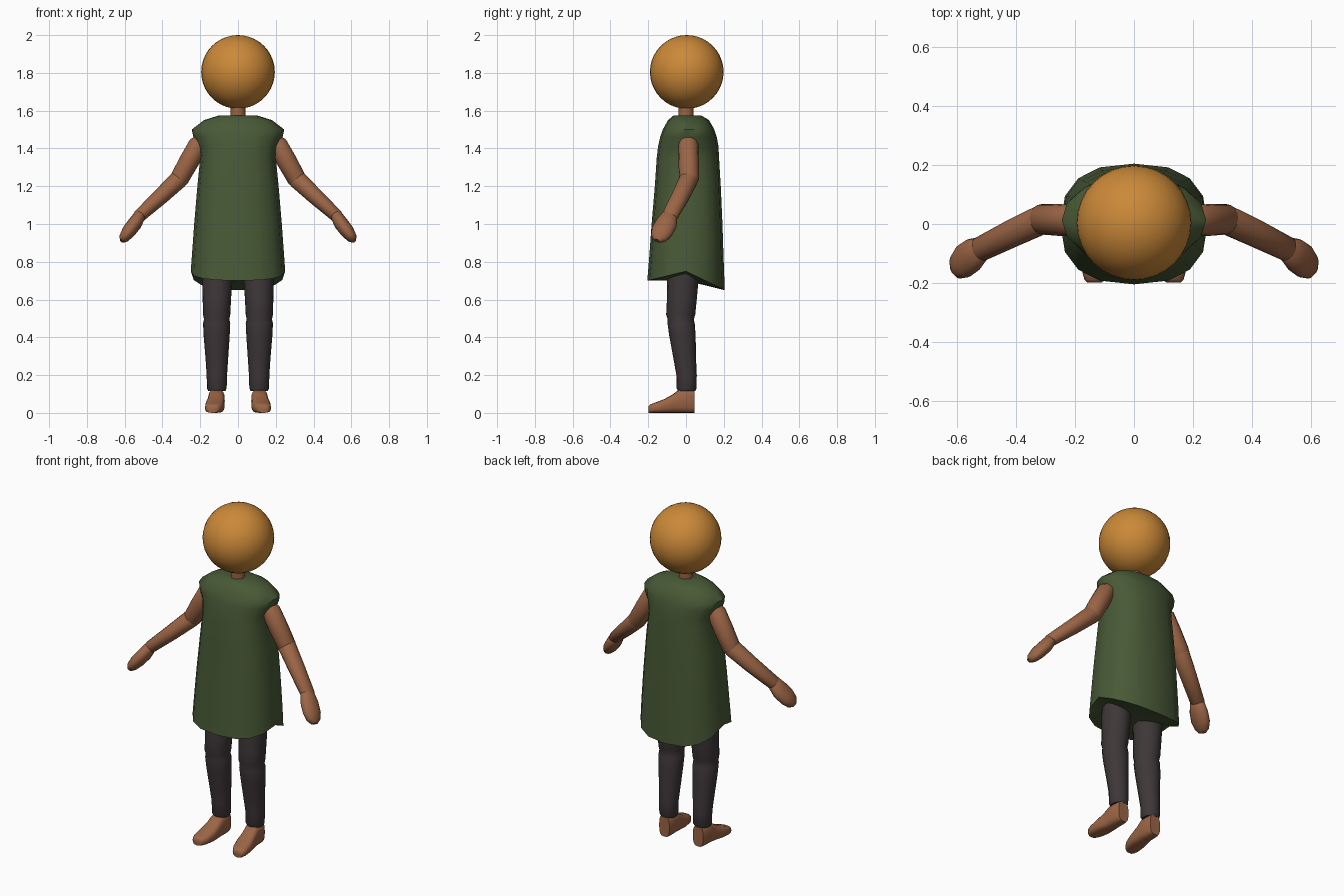
import bpy, bmesh, math
from mathutils import Vector

cube = bpy.data.objects.get("Cube")
if cube:
    bpy.data.objects.remove(cube, do_unlink=True)


def material(name, rgb):
    m = bpy.data.materials.new(name)
    m.use_nodes = True
    m.diffuse_color = (*rgb, 1)
    m.node_tree.nodes["Principled BSDF"].inputs["Base Color"].default_value = (*rgb, 1)
    return m


ORANGE = material("orange", (0.6, 0.25, 0.04))
SKIN = material("brown skin", (0.33, 0.13, 0.06))
GREEN = material("dark green cloth", (0.065, 0.1, 0.037))
CHARCOAL = material("charcoal cloth", (0.048, 0.038, 0.04))


def finish(bm, name, mat, mirror=False, angle=50):
    """Turn a bmesh into a smooth object, mirrored over x if asked."""
    bmesh.ops.recalc_face_normals(bm, faces=bm.faces)
    mesh = bpy.data.meshes.new(name)
    bm.to_mesh(mesh)
    bm.free()
    mesh.materials.append(mat)
    ob = bpy.data.objects.new(name, mesh)
    bpy.context.collection.objects.link(ob)
    bpy.ops.object.select_all(action="DESELECT")
    ob.select_set(True)
    bpy.context.view_layer.objects.active = ob
    bpy.ops.object.shade_smooth_by_angle(angle=math.radians(angle))
    if mirror:
        ob.modifiers.new("Mirror", "MIRROR").use_axis[0] = True
    return ob


def unit_ring(sides, power):
    """Points of a superellipse of radius 1."""
    for i in range(sides):
        a = math.tau * i / sides
        c, s = math.cos(a), math.sin(a)
        yield (math.copysign(abs(c) ** (2 / power), c),
               math.copysign(abs(s) ** (2 / power), s))


def loft(rings):
    """Skin a list of point rings and close both ends with fans."""
    bm = bmesh.new()
    loops = [[bm.verts.new(p) for p in ring] for ring in rings]
    n = len(loops[0])
    for a, b in zip(loops, loops[1:]):
        for i in range(n):
            bm.faces.new((a[i], a[(i + 1) % n], b[(i + 1) % n], b[i]))
    for loop in (loops[0], loops[-1]):
        mid = bm.verts.new(sum((v.co for v in loop), Vector()) / n)
        for i in range(n):
            bm.faces.new((loop[i], loop[(i + 1) % n], mid))
    return bm


def tube(name, mat, stations, ref, axis=None, sides=16, power=2, mirror=True):
    """Loft ellipses (x, y, z, radius along ref, other radius) along a path."""
    centres = [Vector(s[:3]) for s in stations]
    rings = []
    for k, s in enumerate(stations):
        t = Vector(axis) if axis else centres[min(k + 1, len(centres) - 1)] - centres[max(k - 1, 0)]
        t.normalize()
        u = Vector(ref)
        u = (u - t * u.dot(t)).normalized()
        v = t.cross(u)
        rings.append([centres[k] + u * s[3] * c + v * s[4] * d
                      for c, d in unit_ring(sides, power)])
    return finish(loft(rings), name, mat, mirror)


# Head
bm = bmesh.new()
bmesh.ops.create_uvsphere(bm, u_segments=32, v_segments=20, radius=0.195)
bmesh.ops.translate(bm, verts=bm.verts, vec=(0, 0.004, 1.805))
finish(bm, "head", ORANGE)

# Neck
tube("neck", SKIN, [(0, 0, 1.5, 0.04, 0.04), (0, 0, 1.66, 0.04, 0.04)],
     (1, 0, 0), mirror=False)

# Tunic: height, half width, front y, back y
profile = [
    (0.75, 0.25, -0.205, 0.205),
    (0.82, 0.245, -0.195, 0.199),
    (1.0, 0.232, -0.182, 0.193),
    (1.2, 0.215, -0.165, 0.184),
    (1.35, 0.2, -0.155, 0.175),
    (1.41, 0.212, -0.148, 0.172),
    (1.46, 0.236, -0.137, 0.163),
    (1.5, 0.245, -0.123, 0.15),
    (1.55, 0.18, -0.095, 0.122),
    (1.575, 0.1, -0.065, 0.08),
]
rings = []
for k, (z, half, front, back) in enumerate(profile):
    ring = []
    for c, s in unit_ring(16, 2.5 if z < 1.4 else 2.2):
        dip = abs(s) * (0.1 if s > 0 else 0.05) if k == 0 else 0
        ring.append(Vector((half * c, (front + back) / 2 + s * (back - front) / 2, z - dip)))
    rings.append(ring)
finish(loft(rings), "tunic", GREEN)

# Arms, bent forward at the elbow
side = (0, 1, 0)
tube("upper_arm", SKIN, [
    (0.185, 0.012, 1.45, 0.035, 0.035),
    (0.21, 0.012, 1.42, 0.053, 0.052),
    (0.26, 0.014, 1.33, 0.054, 0.053),
    (0.312, 0.016, 1.237, 0.052, 0.05),
    (0.335, 0.008, 1.205, 0.035, 0.034)], side)
tube("forearm", SKIN, [
    (0.295, 0.022, 1.262, 0.036, 0.036),
    (0.315, 0.014, 1.235, 0.05, 0.049),
    (0.41, -0.03, 1.145, 0.048, 0.043),
    (0.525, -0.087, 1.04, 0.043, 0.034),
    (0.534, -0.091, 1.03, 0.03, 0.024)], side)
tube("hand", SKIN, [
    (0.508, -0.08, 1.06, 0.022, 0.018),
    (0.519, -0.086, 1.046, 0.043, 0.032),
    (0.548, -0.105, 1.0, 0.058, 0.038),
    (0.579, -0.127, 0.96, 0.059, 0.037),
    (0.602, -0.144, 0.928, 0.045, 0.028),
    (0.613, -0.152, 0.911, 0.022, 0.014)], side)

# Trouser legs with a crease at the knee
tube("trouser_leg", CHARCOAL, [
    (0.11, -0.012, 0.78, 0.08, 0.083),
    (0.11, -0.017, 0.7, 0.08, 0.083),
    (0.112, -0.022, 0.6, 0.075, 0.079),
    (0.113, -0.028, 0.52, 0.072, 0.077),
    (0.113, -0.028, 0.495, 0.067, 0.069),
    (0.113, -0.026, 0.475, 0.072, 0.072),
    (0.113, -0.019, 0.41, 0.069, 0.07),
    (0.112, -0.007, 0.29, 0.06, 0.06),
    (0.112, 0.003, 0.2, 0.054, 0.054),
    (0.112, 0.003, 0.13, 0.052, 0.053),
    (0.112, 0.003, 0.115, 0.045, 0.045)], (1, 0, 0), axis=(0, 0, 1))

# Feet: y, centre x, half width, height
foot = [
    (0.046, 0.112, 0.034, 0.125),
    (0.02, 0.113, 0.043, 0.125),
    (-0.035, 0.114, 0.044, 0.125),
    (-0.07, 0.117, 0.046, 0.098),
    (-0.115, 0.122, 0.051, 0.073),
    (-0.165, 0.129, 0.046, 0.054),
    (-0.19, 0.133, 0.035, 0.045),
    (-0.198, 0.134, 0.025, 0.036),
]
tube("foot", SKIN, [(x, y, h / 2, w, h / 2) for y, x, w, h in foot],
     (1, 0, 0), axis=(0, -1, 0), power=3)
